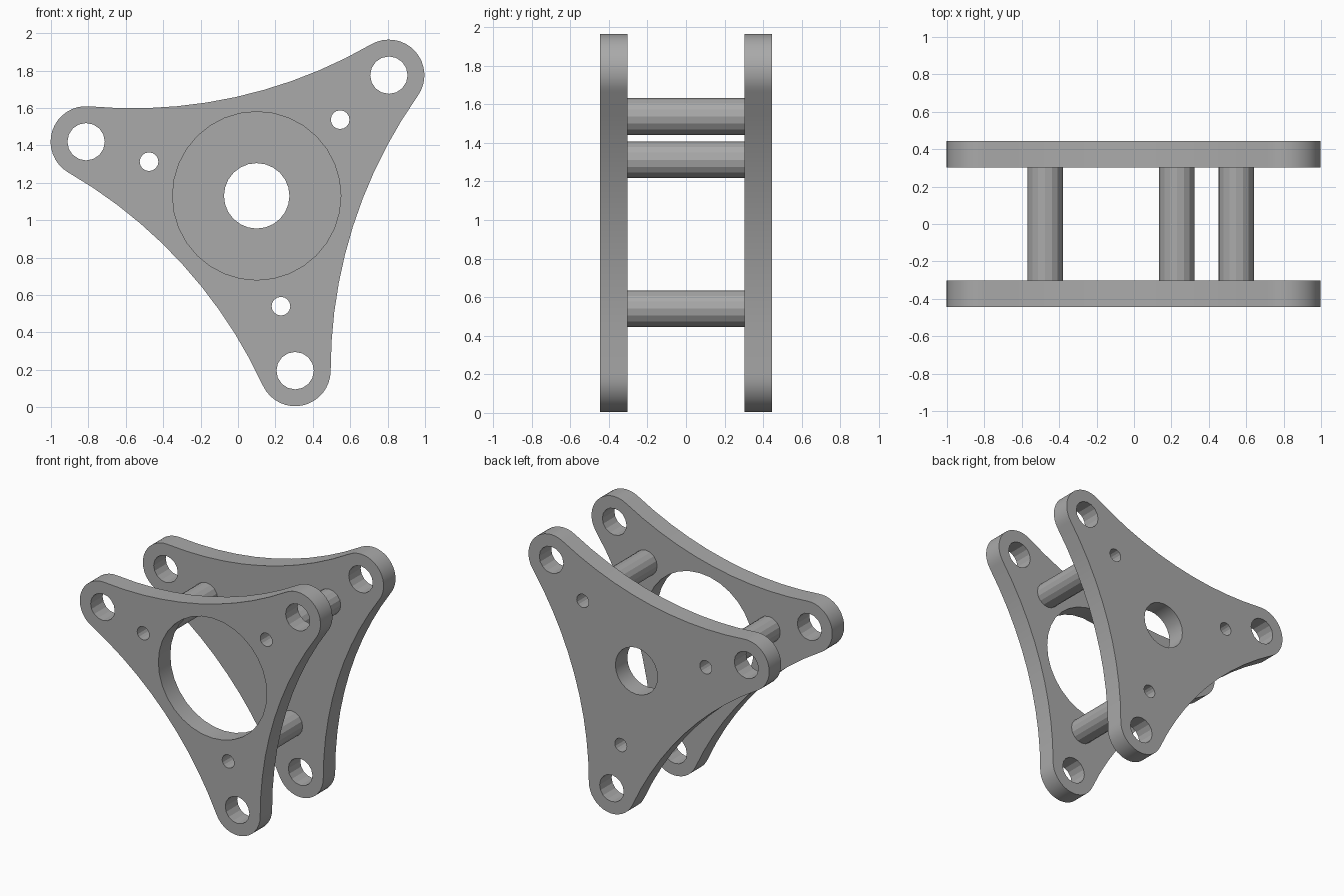
import bpy, bmesh
from math import sin, cos, pi, radians, asin
from mathutils import Vector, Matrix

cube = bpy.data.objects.get("Cube")
if cube:
    bpy.data.objects.remove(cube)

CENTRE = Vector((0.10, 1.13))      # plate centre in x, z
ARMS = [radians(42.4 + 120 * i) for i in range(3)]
LOBE_DIST, LOBE_R, WAIST = 0.957, 0.19, 0.54

grey = bpy.data.materials.new("plain grey")
grey.use_nodes = True
colour = (0.40, 0.40, 0.40, 1)
grey.diffuse_color = colour
grey.node_tree.nodes["Principled BSDF"].inputs["Base Color"].default_value = colour


def polar(r, a, origin=CENTRE):
    return origin + Vector((cos(a), sin(a))) * r


def arc(origin, r, start, end, n):
    return [polar(r, start + (end - start) * i / n, origin) for i in range(n + 1)]


def circle(origin, r, n):
    return arc(origin, r, 0, 2 * pi, n)[:-1]


def extrude(name, loops, y0, y1, smooth):
    """Fill flat loops (outline, then holes) and extrude them along y."""
    curve = bpy.data.curves.new(name, 'CURVE')
    curve.dimensions, curve.fill_mode = '2D', 'BOTH'
    curve.extrude = (y1 - y0) / 2
    for loop in loops:
        spline = curve.splines.new('POLY')
        spline.points.add(len(loop) - 1)
        for point, co in zip(spline.points, loop):
            point.co = (co.x, co.y, 0, 1)
        spline.use_cyclic_u = True
    temp = bpy.data.objects.new(name, curve)
    bpy.context.collection.objects.link(temp)
    mesh = bpy.data.meshes.new_from_object(
        temp.evaluated_get(bpy.context.evaluated_depsgraph_get()))
    bpy.data.objects.remove(temp)
    bpy.data.curves.remove(curve)
    bm = bmesh.new()
    bm.from_mesh(mesh)
    bmesh.ops.remove_doubles(bm, verts=bm.verts, dist=1e-4)
    bmesh.ops.recalc_face_normals(bm, faces=bm.faces)
    bm.transform(Matrix.Translation((0, (y0 + y1) / 2, 0)) @ Matrix.Rotation(pi / 2, 4, 'X'))
    for f in bm.faces:
        f.smooth = False
    bm.to_mesh(mesh)
    bm.free()
    mesh.materials.clear()
    mesh.materials.append(grey)
    obj = bpy.data.objects.new(name, mesh)
    bpy.context.collection.objects.link(obj)
    if smooth:
        bpy.ops.object.select_all(action='DESELECT')
        obj.select_set(True)
        bpy.context.view_layer.objects.active = obj
        bpy.ops.object.shade_smooth_by_angle(angle=radians(16))


# Three-armed outline: round lobes joined by tangent concave arcs
along, across = LOBE_DIST * cos(pi / 3), LOBE_DIST * sin(pi / 3)
gap = WAIST - along
side_r = (across**2 + gap**2 - LOBE_R**2) / (2 * (LOBE_R - gap))
half = asin(across / (side_r + LOBE_R))
outline = []
for a in ARMS:
    sweep = pi / 3 + half
    outline += arc(polar(LOBE_DIST, a), LOBE_R, a - sweep, a + sweep, 16)
    mid = a + pi / 3
    outline += arc(polar(WAIST + side_r, mid), side_r,
                   mid + pi + half, mid + pi - half, 10)[1:-1]

# Bolt holes shared by both plates
holes = []
for a in ARMS:
    holes.append(circle(polar(LOBE_DIST, a), 0.10, 16))
    holes.append(circle(polar(0.604, a), 0.05, 16))

extrude("front_plate", [outline, circle(CENTRE, 0.45, 32)] + holes, -0.445, -0.303, True)
extrude("back_plate", [outline, circle(CENTRE, 0.175, 24)] + holes, 0.303, 0.445, True)

# Hollow spacers between the plates
for i, a in enumerate(ARMS):
    spot = polar(0.604, a)
    extrude(f"spacer_{i + 1}", [circle(spot, 0.095, 16), circle(spot, 0.05, 16)],
            -0.303, 0.303, False)
